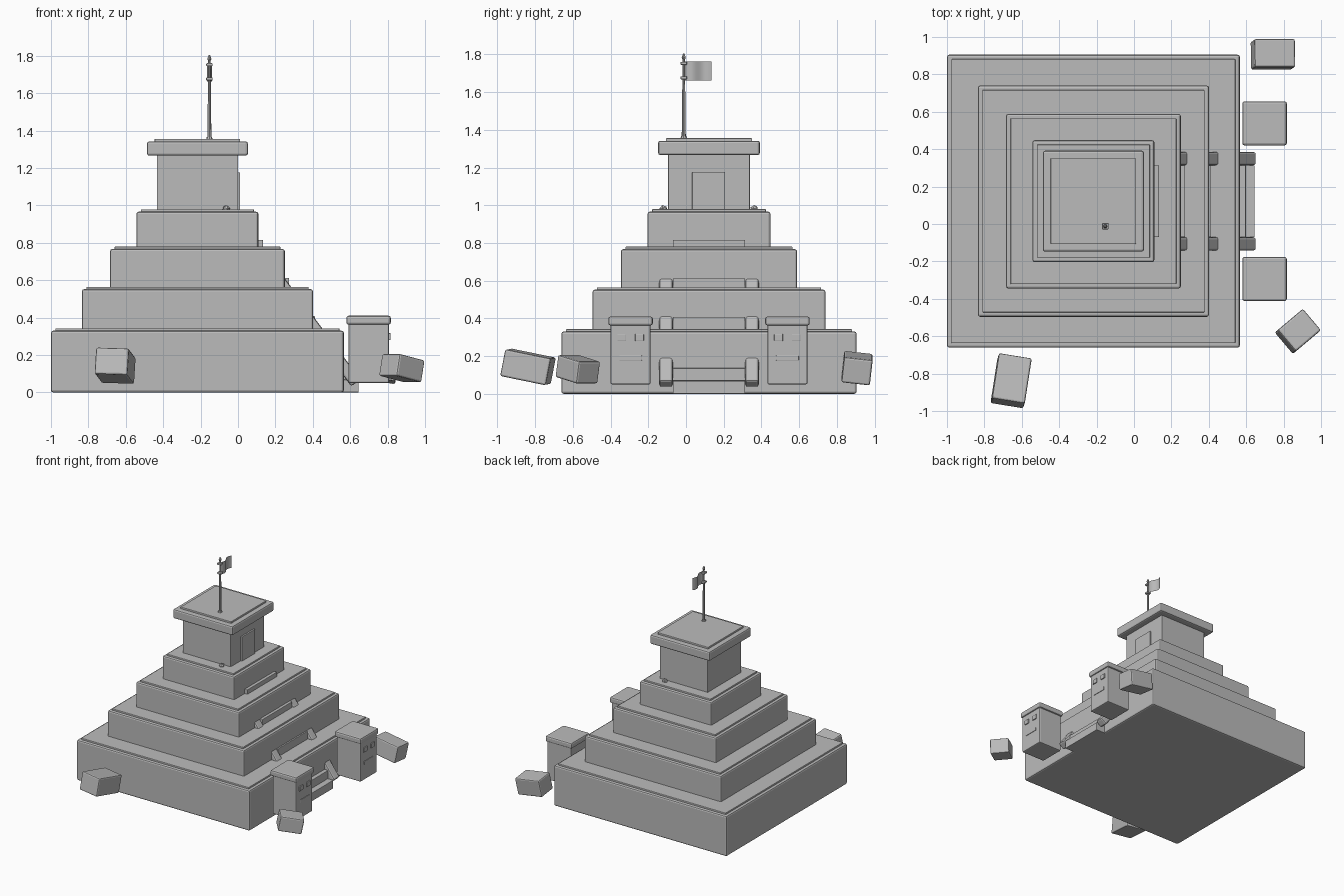
import bpy, bmesh, math
from mathutils import Matrix

if "Cube" in bpy.data.objects:
    bpy.data.objects.remove(bpy.data.objects["Cube"])

stone = bpy.data.materials.new("grey_stone")
stone.diffuse_color = (0.5, 0.5, 0.5, 1)
stone.use_nodes = True
stone.node_tree.nodes["Principled BSDF"].inputs["Base Color"].default_value = stone.diffuse_color

CX, CY = -0.217, 0.122   # axis of the pyramid


def finish(name, bm, loc=(0, 0, 0), rot=(0, 0, 0), bevel=0.0):
    me = bpy.data.meshes.new(name)
    bm.to_mesh(me)
    bm.free()
    me.materials.append(stone)
    ob = bpy.data.objects.new(name, me)
    ob.location, ob.rotation_euler = loc, rot
    bpy.context.collection.objects.link(ob)
    if bevel:
        mod = ob.modifiers.new("bevel", "BEVEL")
        mod.width, mod.segments = bevel, 2
    return ob


def box(name, size, loc, rot=(0, 0, 0), bevel=0.0):
    bm = bmesh.new()
    bmesh.ops.create_cube(bm, size=1)
    bmesh.ops.scale(bm, vec=size, verts=bm.verts)
    return finish(name, bm, loc, rot, bevel)


def span(name, x, y, z, bevel=0.0):
    """Box given by its (min, max) on each axis."""
    return box(name, [b - a for a, b in (x, y, z)],
               [(a + b) / 2 for a, b in (x, y, z)], bevel=bevel)


def square(name, half, z0, z1, bevel):
    """Square slab on the pyramid axis."""
    return span(name, (CX - half, CX + half), (CY - half, CY + half), (z0, z1), bevel)


# Stepped tiers, each with a thin inset cap
bottom = 0.0
for i, (half, top) in enumerate([(0.783, 0.33), (0.618, 0.552), (0.467, 0.767), (0.326, 0.966)]):
    square(f"tier_{i + 1}", half, bottom, top, 0.012)
    square(f"tier_cap_{i + 1}", half - 0.024, top - 0.01, top + 0.013, 0.004)
    bottom = top

# Shrine on top with overhanging roof and door
square("shrine_wall", 0.217, 0.966, 1.275, 0.004)
square("shrine_roof", 0.27, 1.266, 1.342, 0.012)
square("roof_cap", 0.229, 1.335, 1.356, 0.004)
span("door", (-0.01, 0.012), (0.033, 0.207), (0.97, 1.177), 0.003)

# Stairway running up the right side, mostly buried in the tiers
for k in range(1, 13):
    x1 = 0.645 - (k - 1) * 0.0465
    span(f"stair_{k}", (x1 - 0.1, x1), (CY - 0.192, CY + 0.192),
         ((k - 1) * 0.068, k * 0.068), 0.004)

# Sloping stair rails
slope = math.atan2(0.8, 0.6)
for side, s in (("left", -1), ("right", 1)):
    L, T = 0.84, 0.062
    cx = 0.655 - 0.6 * L / 2 - 0.8 * T / 2
    cz = 0.07 + 0.8 * L / 2 - 0.6 * T / 2
    box(f"stair_rail_{side}", (L, 0.072, T), (cx, CY + s * 0.228, cz),
        (0, slope, 0), 0.012)

# Guardian pillars with square faces
for side, y in (("left", -0.294), ("right", 0.538)):
    span(f"guardian_body_{side}", (0.592, 0.808), (y - 0.106, y + 0.106), (0.05, 0.37), 0.008)
    span(f"guardian_cap_{side}", (0.579, 0.817), (y - 0.118, y + 0.118), (0.362, 0.41), 0.012)
    for e, s in (("a", -1), ("b", 1)):
        ey = y + s * 0.047
        span(f"guardian_eye_{side}_{e}", (0.8, 0.816), (ey - 0.023, ey + 0.023),
             (0.279, 0.317), 0.003)
    span(f"guardian_mouth_{side}", (0.8, 0.812), (y - 0.06, y + 0.06), (0.177, 0.203), 0.002)

# Fallen blocks around the base
box("fallen_block_back", (0.22, 0.152, 0.137), (0.743, 0.907, 0.136), (-0.11, 0.16, 0), 0.01)
box("fallen_block_right", (0.18, 0.15, 0.12), (0.876, -0.574, 0.13), (0, 0.2, 0.7), 0.01)
box("fallen_block_front", (0.178, 0.25, 0.145), (-0.657, -0.838, 0.143), (-0.2, 0.03, -0.16), 0.01)

# Pebbles beside the shrine
for i, y in enumerate((-0.12, 0.362)):
    bm = bmesh.new()
    bmesh.ops.create_icosphere(bm, subdivisions=1, radius=0.022)
    finish(f"pebble_{i + 1}", bm, (-0.063, y, 0.98), (0.3, 0.2, i))

# Flagpole: tapered shaft, foot and finial
PX, PY = -0.153, -0.012


def cone(name, r1, r2, z0, z1):
    bm = bmesh.new()
    bmesh.ops.create_cone(bm, cap_ends=True, segments=8, radius1=r1, radius2=r2, depth=z1 - z0)
    finish(name, bm, (PX, PY, (z0 + z1) / 2))


cone("flagpole", 0.011, 0.006, 1.35, 1.775)
cone("pole_foot", 0.018, 0.014, 1.35, 1.366)
cone("finial_base", 0.006, 0.011, 1.77, 1.784)
cone("finial_tip", 0.011, 0.003, 1.784, 1.805)
for i, z in enumerate((1.676, 1.752)):
    box(f"flag_ring_{i + 1}", (0.034, 0.034, 0.016), (PX, PY, z), bevel=0.004)

# Waving flag
bm = bmesh.new()
bmesh.ops.create_grid(bm, x_segments=12, y_segments=1, size=0.5)
for v in bm.verts:
    t, h = v.co.x + 0.5, v.co.y
    v.co = (0.013 * math.sin(t * 2 * math.pi), t * 0.142, h * 0.1)
ob = finish("flag", bm, (PX, PY + 0.004, 1.712))
for p in ob.data.polygons:
    p.use_smooth = True
